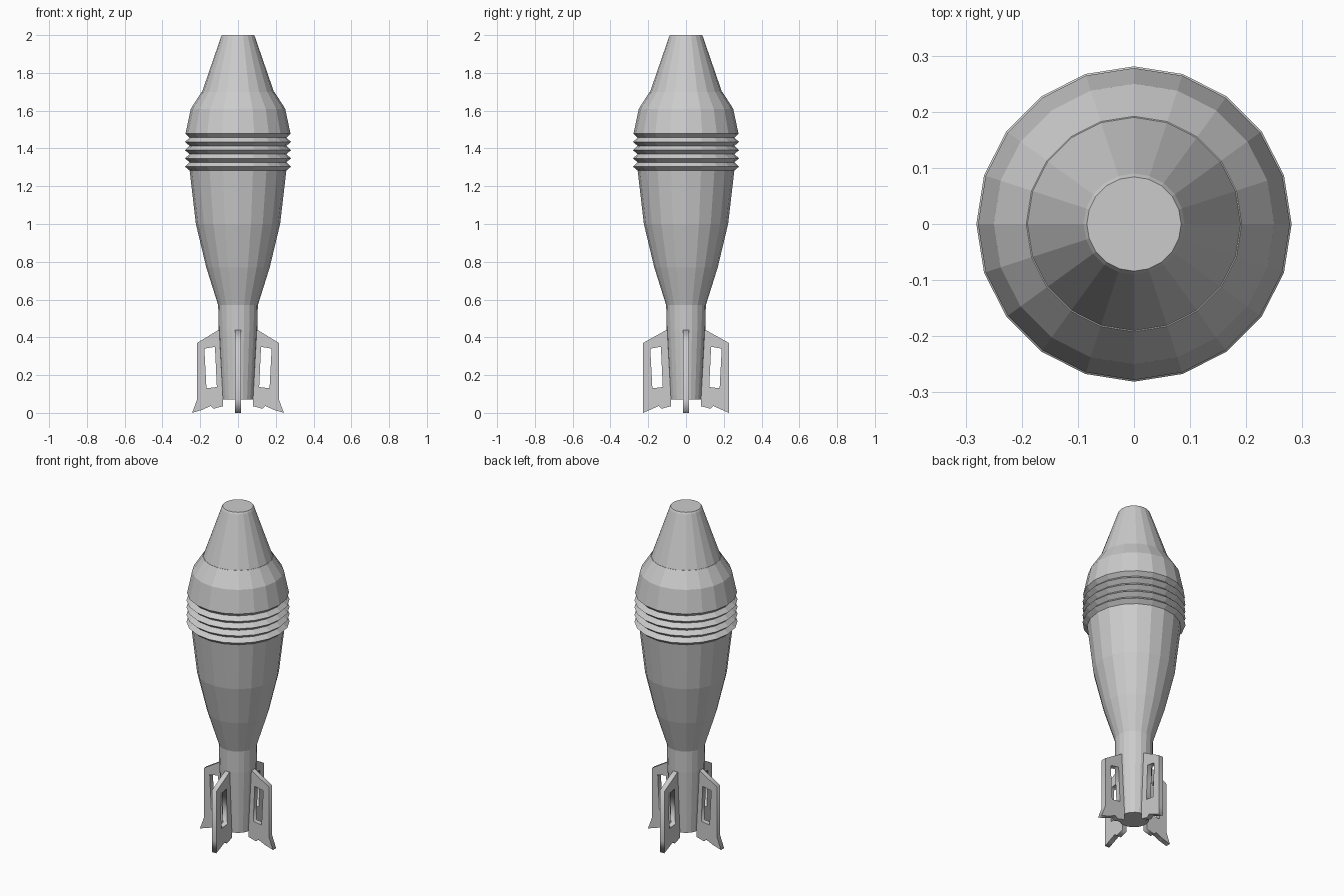
import bpy, bmesh
from math import cos, sin, pi

SIDES = 20

cube = bpy.data.objects.get("Cube")
if cube:
    bpy.data.objects.remove(cube, do_unlink=True)

grey = bpy.data.materials.new("shell grey")
grey.use_nodes = True
tone = (0.6, 0.6, 0.6, 1)
grey.diffuse_color = tone
grey.node_tree.nodes["Principled BSDF"].inputs["Base Color"].default_value = tone


def lathe(name, profile):
    """Closed faceted solid from (radius, height) pairs, bottom to top."""
    bm = bmesh.new()
    rings = [[bm.verts.new((r * cos(2 * pi * i / SIDES), r * sin(2 * pi * i / SIDES), z))
              for i in range(SIDES)] for r, z in profile]
    for low, high in zip(rings, rings[1:]):
        for i in range(SIDES):
            j = (i + 1) % SIDES
            bm.faces.new((low[i], low[j], high[j], high[i]))
    bm.faces.new(rings[0][::-1])
    bm.faces.new(rings[-1])
    mesh = bpy.data.meshes.new(name)
    bm.to_mesh(mesh)
    bm.free()
    mesh.materials.append(grey)
    obj = bpy.data.objects.new(name, mesh)
    bpy.context.collection.objects.link(obj)
    return obj


def fin(name, angle, outline, window):
    """Flat plate with a window, standing radially at the given angle."""
    curve = bpy.data.curves.new(name, 'CURVE')
    curve.dimensions = '2D'
    curve.fill_mode = 'BOTH'
    curve.extrude = 0.015
    for loop in (outline, window):
        spline = curve.splines.new('POLY')
        spline.points.add(len(loop) - 1)
        for point, (r, z) in zip(spline.points, loop):
            point.co = (r, z, 0, 1)
        spline.use_cyclic_u = True
    curve.materials.append(grey)
    obj = bpy.data.objects.new(name, curve)
    obj.rotation_euler = (pi / 2, 0, angle)
    bpy.context.collection.objects.link(obj)
    bpy.ops.object.select_all(action='DESELECT')
    obj.select_set(True)
    bpy.context.view_layer.objects.active = obj
    bpy.ops.object.convert(target='MESH')


# Body sections
lathe("tail_tube", [(0.082, 0.07), (0.102, 0.44), (0.105, 0.57)])
lathe("lower_body", [(0.105, 0.57), (0.168, 0.77), (0.223, 1.0), (0.256, 1.283)])
lathe("upper_body", [(0.278, 1.478), (0.25, 1.61), (0.192, 1.7)])
lathe("nose_cone", [(0.19, 1.7), (0.09, 1.99), (0.084, 2.0)])

# Sealing ridges: alternating grooves and crests
ridges = []
for i in range(5):
    z = 1.283 + i * 0.0435
    ridges += [(0.256, z), (0.281 if i < 4 else 0.278, z + 0.021)]
lathe("sealing_ridges", ridges)

# Tail fins: the side pair flares at the foot, the other pair is straight
for name, angle, edge, foot in (("left_fin", 0, 0.217, 0.243), ("back_fin", pi / 2, 0.228, 0.228),
                                ("right_fin", pi, 0.217, 0.243), ("front_fin", -pi / 2, 0.228, 0.228)):
    shift = edge - 0.217
    outline = [(0.06, 0.43), (0.102, 0.44), (edge, 0.37), (edge, 0.07), (foot, 0.0),
               (0.19, 0.016), (0.145, 0.036), (0.13, 0.022), (0.08, 0.035), (0.08, 0.075),
               (0.06, 0.09)]
    window = [(r + shift, z) for r, z in
              ((0.178, 0.34), (0.122, 0.35), (0.112, 0.137), (0.167, 0.13))]
    fin(name, angle, outline, window)
